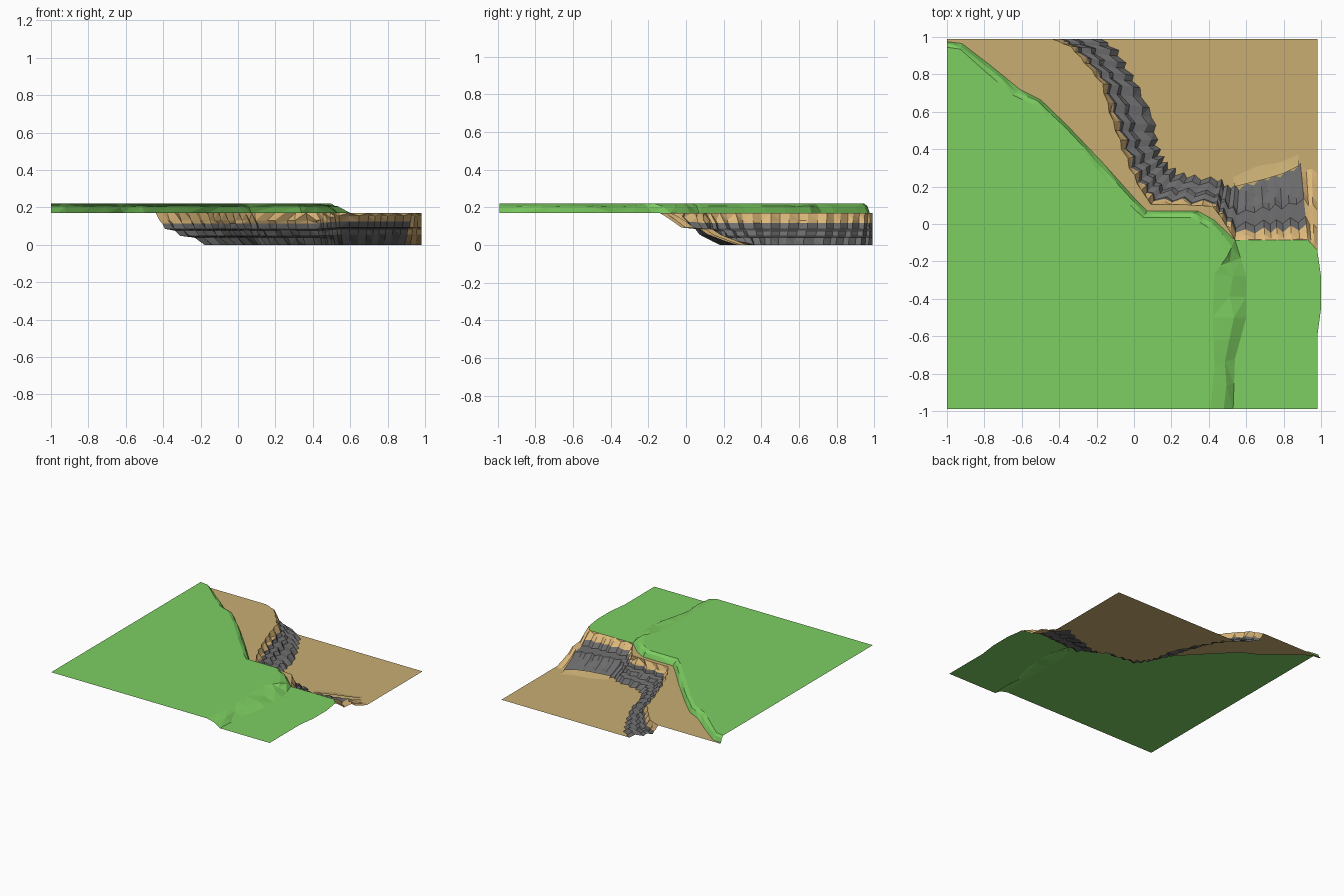
import bpy, bmesh, random
from mathutils import Vector

if "Cube" in bpy.data.objects:
    bpy.data.objects.remove(bpy.data.objects["Cube"])
random.seed(4)

def material(name, rgb):
    m = bpy.data.materials.new(name)
    m.diffuse_color = (*rgb, 1)
    m.use_nodes = True
    m.node_tree.nodes["Principled BSDF"].inputs["Base Color"].default_value = m.diffuse_color
    return m

GRASS = material("grass green", (0.205, 0.62, 0.12))
SAND = material("dull sand", (0.58, 0.42, 0.17))
BANK = material("bright bank sand", (0.72, 0.48, 0.195))
ROCK = material("grey rock", (0.15, 0.15, 0.155))

TOP, MID, END = 0.22, 0.17, 0.99   # upper grass, ledge height, y edge

def add_object(name, bm, mats):
    me = bpy.data.meshes.new(name)
    bm.to_mesh(me)
    bm.free()
    for m in mats:
        me.materials.append(m)
    ob = bpy.data.objects.new(name, me)
    bpy.context.collection.objects.link(ob)
    return ob

def sheet(name, outline, z, mat):
    """Flat concave polygon at one height."""
    bm = bmesh.new()
    f = bm.faces.new([bm.verts.new((p[0], p[1], z)) for p in outline])
    f.normal_update()
    if f.normal.z < 0:
        f.normal_flip()
    bmesh.ops.triangulate(bm, faces=[f])
    add_object(name, bm, [mat])

def loft(name, rows, mats, rule=lambda r, c: 0):
    """Skin between matched rows of points; rule gives the material slot."""
    bm = bmesh.new()
    vs = [[bm.verts.new(p) for p in row] for row in rows]
    for r in range(len(rows) - 1):
        for i in range(len(rows[0]) - 1):
            f = bm.faces.new((vs[r][i], vs[r + 1][i], vs[r + 1][i + 1], vs[r][i + 1]))
            f.material_index = rule(r, i)
            f.normal_update()
            if f.normal.z < 0:
                f.normal_flip()
    bmesh.ops.triangulate(bm, faces=bm.faces[:])
    add_object(name, bm, mats)

def resample(pts, k):
    out = []
    for a, b in zip(pts, pts[1:]):
        out += [Vector(a).lerp(Vector(b), j / k) for j in range(k)]
    return out + [Vector(pts[-1])]

# Upper grass edge and its foot; both turn at the corner into the ramp to y = -1
edge = [(-1, .945), (-.93, .935), (-.8, .82), (-.65, .69), (-.54, .64), (-.4, .51),
        (-.2, .29), (-.02, .10), (.05, .035), (.31, .035), (.40, -.02), (.50, -.17),
        (.43, -.27), (.42, -.5), (.43, -.75), (.41, -END)]
foot = [(-1, .975), (-.92, .965), (-.77, .85), (-.61, .72), (-.50, .665), (-.36, .53),
        (-.16, .32), (.01, .13), (.07, .07), (.34, .07), (.43, .02), (.54, -.085),
        (.60, -.28), (.60, -.5), (.54, -.72), (.53, -END)]
CORNER = 11                       # index where the lip becomes the ramp

# Cliff crest and cliff base, matched point for point
crest = [(-.44, END), (-.34, .95), (-.26, .86), (-.17, .75), (-.13, .6), (-.08, .45),
         (-.02, .3), (.04, .18), (.09, .105), (.25, .105), (.42, .095), (.47, .03),
         (.54, -.085), (.70, -.085), (.80, -.085), (.93, -.085), (.98, -.14)]
base = [(-.18, END), (-.09, .93), (-.04, .83), (.02, .73), (.10, .57), (.12, .45),
        (.14, .37), (.17, .32), (.23, .27), (.32, .25), (.45, .235), (.50, .2),
        (.56, .19), (.68, .235), (.78, .26), (.89, .32), (.98, .27)]

# Stepped cliff: (fraction from crest to base, height), before and after the corner
prof_a = [(0, .17), (.08, .13), (.13, .115), (.19, .085), (.40, .075), (.50, .048), (.80, .038), (1, 0)]
prof_b = [(0, .17), (.06, .155), (.17, .125), (.28, .092), (.52, .085), (.62, .055), (.84, .02), (1, 0)]

K = 3
cs, bs = resample(crest, K), resample(base, K)
rows = []
for r, (pa, pb) in enumerate(zip(prof_a, prof_b)):
    row = []
    for i, (c, b) in enumerate(zip(cs, bs)):
        w = min(max((i / K - 10) / 2, 0), 1)
        t, z = (pa[j] * (1 - w) + pb[j] * w for j in (0, 1))
        amp = .008 if r == 0 else .018
        if (r == 0 and i >= 7 * K) or i in (0, len(cs) - 1):
            amp = 0
        saw = (1 if i % 2 else -1) * amp * random.uniform(.4, 1)
        p = c.lerp(b, t) + (b - c).normalized() * saw
        row.append((min(p.x, .98), min(p.y, END), z))
    rows.append(row)

last = len(cs) - 1
def cliff_colour(r, i):
    if i >= last - K:             # the right end is bare sand
        return 0
    return 0 if r < 2 else 1
loft("cliff", rows, [BANK, ROCK], cliff_colour)

# Grass lip and ramp, with a slightly bulging middle row
lip = []
for t, z in ((0, TOP), (.55, .203), (1, MID)):
    row = []
    for i, (e, f) in enumerate(zip(resample(edge, 2), resample(foot, 2))):
        jig = random.uniform(-.12, .12) if t == .55 else 0
        p = e.lerp(f, t + jig)
        row.append((p.x, p.y, z + jig * .03))
    lip.append(row)
loft("grass_lip_and_ramp", lip, [GRASS])

# Upper and lower grass fields
sheet("upper_grass", edge + [(-1, -END)], TOP, GRASS)
tail = [(p[0], p[1]) for p in rows[0][12 * K:]]
sheet("lower_grass", foot[:CORNER:-1] + tail +
      [(1, -.28), (1, -.45), (.98, -.6), (.98, -END)], MID, GRASS)

# Upper sand ledge between grass and cliff, then the low sand plain
ledge = [(p[0], p[1]) for p in rows[0][:12 * K]]
sheet("sand_ledge", foot[:CORNER + 1] + ledge[::-1] + [(-1, END)], MID, SAND)
sheet("sand_plain", [(p[0], p[1]) for p in rows[-1]] + [(.98, END)], 0, SAND)

# Low sand drift at the foot of the right-hand cliff
drift = [[(.54, .2, .012), (.7, .24, .02), (.8, .27, .02), (.88, .31, .015)],
         [(.53, .25, .001), (.66, .31, .001), (.78, .33, .001), (.88, .37, .001)]]
loft("sand_drift", drift, [SAND])
